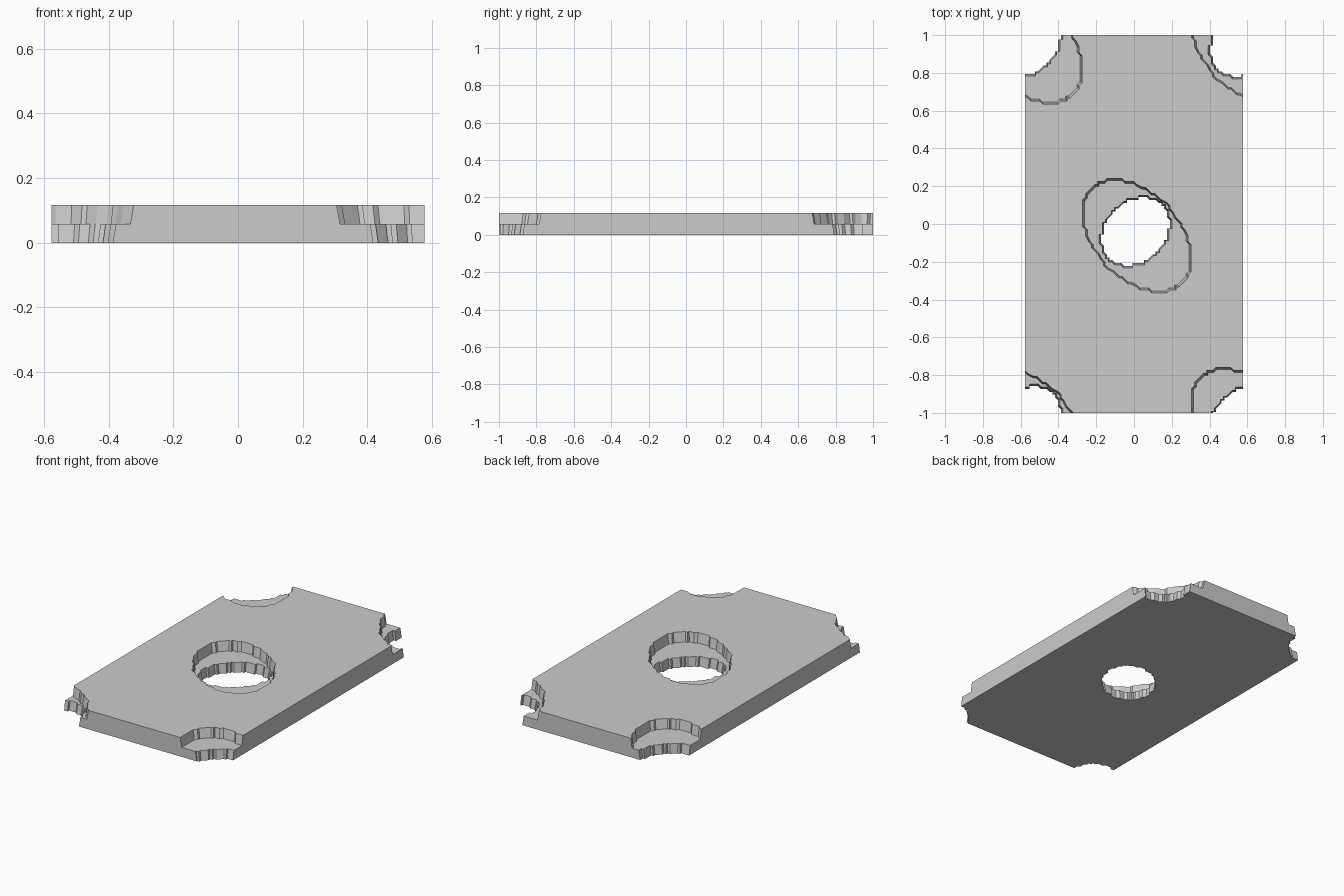
import bpy, bmesh
from math import sin, cos, pi, radians

if "Cube" in bpy.data.objects:
    bpy.data.objects.remove(bpy.data.objects["Cube"], do_unlink=True)

HX, HY, H = 0.577, 1.0, 0.117
MID = H / 2
STEP = 0.016          # stair size of the ridged hole walls
SITES = [(0, 0)] + [(sx * HX, sy * HY) for sx in (-1, 1) for sy in (-1, 1)]

grey = bpy.data.materials.new("light_grey")
grey.use_nodes = True
colour = (0.6, 0.6, 0.6, 1)
grey.diffuse_color = colour
grey.node_tree.nodes["Principled BSDF"].inputs["Base Color"].default_value = colour


def make_object(name, bm):
    bmesh.ops.recalc_face_normals(bm, faces=bm.faces)
    mesh = bpy.data.meshes.new(name)
    bm.to_mesh(mesh)
    bm.free()
    mesh.materials.append(grey)
    obj = bpy.data.objects.new(name, mesh)
    bpy.context.collection.objects.link(obj)
    return obj


def ridged_ellipse(a, b, angle, segments=96):
    """Tilted ellipse outline snapped to small steps."""
    c, s = cos(radians(angle)), sin(radians(angle))
    points = []
    for i in range(segments):
        t = 2 * pi * i / segments
        u, v = a * cos(t), b * sin(t)
        p = (round((u * c - v * s) / STEP) * STEP, round((u * s + v * c) / STEP) * STEP)
        if p not in points:
            points.append(p)
    return points


def hole_cutter(name, centre, a, b, angle, z_low, z_high, s_low, s_high):
    """Tapered oval prisms at the middle and the four corners."""
    bm = bmesh.new()
    outline = ridged_ellipse(a, b, angle)
    n = len(outline)
    for sx, sy in SITES:
        cx, cy = centre[0] + sx, centre[1] + sy
        low, high = [[bm.verts.new((cx + x * s, cy + y * s, z)) for x, y in outline]
                     for z, s in ((z_low, s_low), (z_high, s_high))]
        bm.faces.new(low)
        bm.faces.new(high)
        for i in range(n):
            j = (i + 1) % n
            bm.faces.new((low[i], low[j], high[j], high[i]))
    cutter = make_object(name, bm)
    cutter.hide_render = True
    cutter.hide_viewport = True
    return cutter


# Flat plate
bm = bmesh.new()
bmesh.ops.create_cube(bm, size=1)
for v in bm.verts:
    v.co = (v.co.x * 2 * HX, v.co.y * 2 * HY, (v.co.z + 0.5) * H)
plate = make_object("perforated_plate", bm)

# Wide upper holes and narrower lower holes, crossed at right angles
cutters = [
    hole_cutter("upper_hole_cutter", (0.015, -0.062), 0.35, 0.23, -47, MID, H + 0.02, 0.96, 1.01),
    hole_cutter("lower_hole_cutter", (0.008, -0.04), 0.206, 0.165, 45, -0.02, MID, 0.93, 1.0),
]
for cutter in cutters:
    cut = plate.modifiers.new(cutter.name, "BOOLEAN")
    cut.operation = "DIFFERENCE"
    cut.solver = "EXACT"
    cut.object = cutter

# Apply the cuts and remove the helpers
bpy.context.view_layer.update()
evaluated = plate.evaluated_get(bpy.context.evaluated_depsgraph_get())
cut_mesh = bpy.data.meshes.new_from_object(evaluated)
plate.modifiers.clear()
plate.data = cut_mesh
for cutter in cutters:
    bpy.data.objects.remove(cutter, do_unlink=True)
